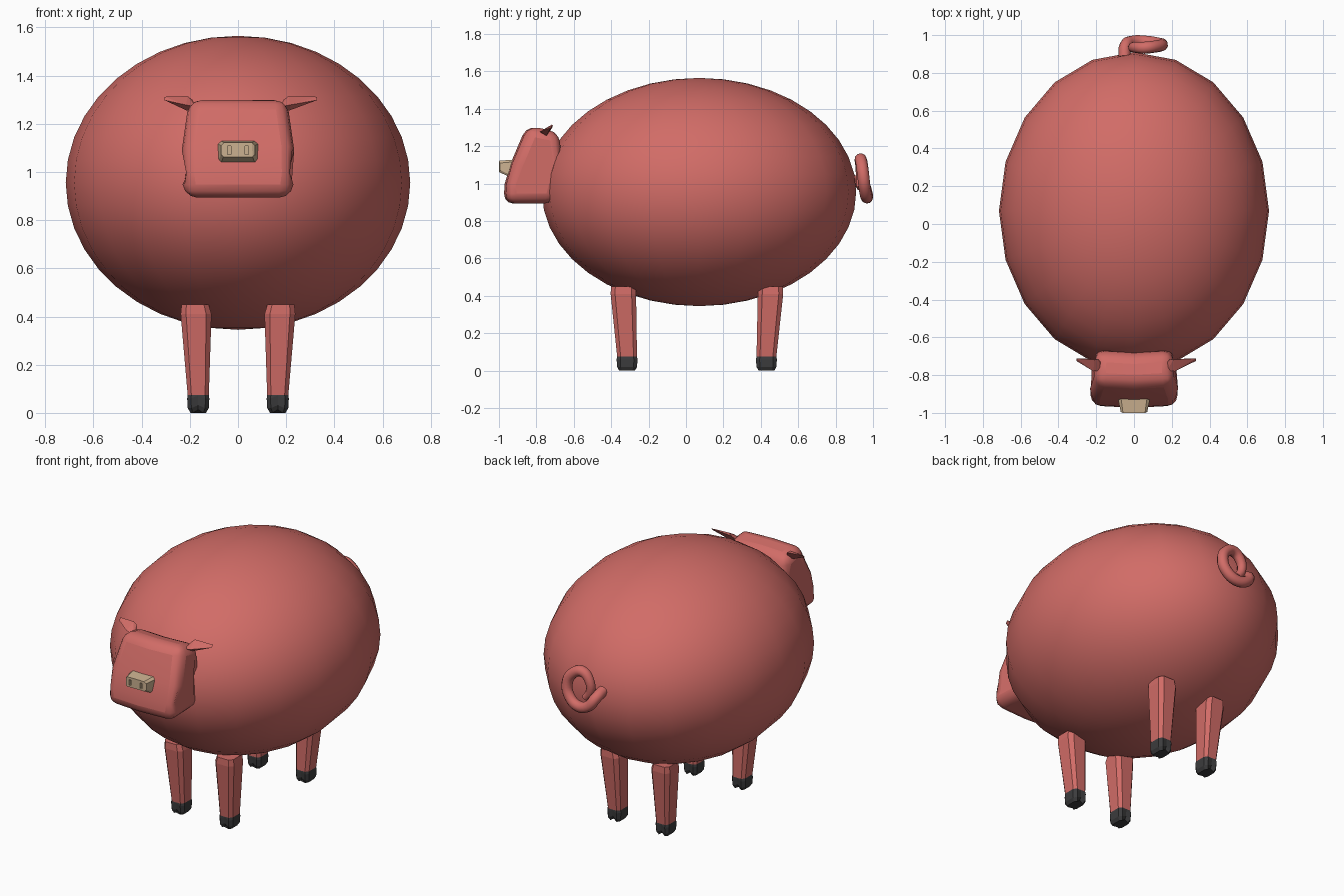
import bpy, bmesh, math
from mathutils import Vector

if "Cube" in bpy.data.objects:
    bpy.data.objects.remove(bpy.data.objects["Cube"])


def material(name, rgb):
    m = bpy.data.materials.new(name)
    m.diffuse_color = (*rgb, 1)
    m.use_nodes = True
    m.node_tree.nodes["Principled BSDF"].inputs["Base Color"].default_value = m.diffuse_color
    return m


PINK = material("rosy_skin", (0.64, 0.15, 0.135))
TAN = material("tan_snout", (0.60, 0.44, 0.28))
DARK = material("dark_hoof", (0.045, 0.045, 0.047))


def make_object(name, bm, mats, smooth=None):
    bmesh.ops.recalc_face_normals(bm, faces=bm.faces)
    mesh = bpy.data.meshes.new(name)
    bm.to_mesh(mesh)
    bm.free()
    for m in mats:
        mesh.materials.append(m)
    ob = bpy.data.objects.new(name, mesh)
    bpy.context.collection.objects.link(ob)
    if smooth:
        bpy.ops.object.select_all(action='DESELECT')
        ob.select_set(True)
        bpy.context.view_layer.objects.active = ob
        bpy.ops.object.shade_smooth_by_angle(angle=math.radians(smooth))
    return ob


def hull(points):
    bm = bmesh.new()
    for p in points:
        bm.verts.new(p)
    bmesh.ops.convex_hull(bm, input=bm.verts)
    bmesh.ops.dissolve_limit(bm, angle_limit=0.01, verts=bm.verts, edges=bm.edges)
    return bm


def loft(rings):
    """Skin a list of equal-length rings and cap both ends."""
    bm = bmesh.new()
    vs = [[bm.verts.new(p) for p in r] for r in rings]
    n = len(rings[0])
    for a, b in zip(vs, vs[1:]):
        for i in range(n):
            bm.faces.new((a[i], a[(i + 1) % n], b[(i + 1) % n], b[i]))
    bm.faces.new(vs[0])
    bm.faces.new(vs[-1])
    return bm


# Round barrel body
bm = bmesh.new()
bmesh.ops.create_uvsphere(bm, u_segments=20, v_segments=20, radius=1)
for v in bm.verts:
    v.co = Vector((v.co.x * 0.715, 0.07 + v.co.y * 0.84, 0.955 + v.co.z * 0.61))
make_object("body", bm, [PINK], 40)

# Blocky rounded head: side profile (y, z, half width)
profile = [(-0.965, 0.893, 0.225), (-0.957, 1.0, 0.237), (-0.925, 1.11, 0.235), (-0.84, 1.31, 0.205),
           (-0.675, 1.275, 0.20), (-0.66, 1.1, 0.225), (-0.70, 0.893, 0.22)]
bm = loft([[(s * w, y, z) for y, z, w in profile] for s in (-1, 0, 1)])
for v in bm.verts:      # dip in the middle of the crown, slight bulge of the face
    if abs(v.co.x) < 0.01:
        v.co.y -= 0.012
head = make_object("head", bm, [PINK], 40)
bev = head.modifiers.new("round", 'BEVEL')
bev.width, bev.segments, bev.limit_method = 0.055, 3, 'ANGLE'
bev.angle_limit = math.radians(40)

# Tapered snout with two slot nostrils
bm = hull([(s * w, y, z) for s in (-1, 1) for w, y, z in
           ((0.072, -0.90, 1.13), (0.083, -0.90, 1.115), (0.083, -0.90, 1.04), (0.072, -0.90, 1.025),
            (0.083, -0.935, 1.115), (0.083, -0.935, 1.045), (0.074, -0.935, 1.032),
            (0.058, -1.0, 1.122), (0.07, -0.995, 1.11), (0.07, -0.995, 1.072), (0.06, -1.0, 1.062))])
snout = make_object("snout", bm, [TAN])
for side in (-1, 1):
    bm = bmesh.new()
    bmesh.ops.create_cube(bm, size=1)
    for v in bm.verts:
        v.co = Vector((side * 0.037 + v.co.x * 0.014, -1.0 + v.co.y * 0.05, 1.09 + v.co.z * 0.034))
    cutter = make_object("nostril_cutter", bm, [TAN])
    cutter.hide_render = True
    cutter.hide_set(True)
    mod = snout.modifiers.new("nostril", 'BOOLEAN')
    mod.operation, mod.object, mod.solver = 'DIFFERENCE', cutter, 'EXACT'

# Pointed sideways ears
for name, s, tip in (("left_ear", -1, 0.305), ("right_ear", 1, 0.328)):
    make_object(name, hull([
        (s * 0.165, -0.745, 1.255), (s * 0.19, -0.715, 1.30), (s * 0.21, -0.718, 1.315),
        (s * 0.175, -0.775, 1.27), (s * 0.215, -0.78, 1.278), (s * 0.215, -0.745, 1.256),
        (s * (tip - 0.04), -0.715, 1.313), (s * tip, -0.712, 1.312), (s * tip, -0.725, 1.298)]), [PINK])


# Tapered legs with cloven hooves
def leg_ring(cx, cy, hx, hy, z, notch=0.0):
    c = 0.35   # corner chamfer
    pts = [(-1 + c, -1), (0, -1), (1 - c, -1), (1, -1 + c), (1, 1 - c),
           (1 - c, 1), (0, 1), (-1 + c, 1), (-1, 1 - c), (-1, -1 + c)]
    return [(cx + x * hx, cy + y * hy * (1 - (6 * notch if x == 0 else 0)),
             z + (notch if x == 0 else 0)) for x, y in pts]


for name, y_top, y_bot in (("front", -0.335, -0.315), ("back", 0.452, 0.43)):
    for side, s in (("left", -1), ("right", 1)):
        bm = loft([leg_ring(s * 0.178, y_top, 0.056, 0.066, 0.45),
                   leg_ring(s * 0.174, y_top, 0.064, 0.068, 0.41),
                   leg_ring(s * 0.165, y_bot, 0.044, 0.053, 0.075),
                   leg_ring(s * 0.165, y_bot, 0.046, 0.056, 0.06, 0.012),
                   leg_ring(s * 0.165, y_bot, 0.044, 0.053, 0.02, 0.012),
                   leg_ring(s * 0.165, y_bot, 0.032, 0.042, 0.0, 0.014)])
        for f in bm.faces:
            f.material_index = int(f.calc_center_median().z < 0.08)
        make_object(f"{name}_{side}_leg", bm, [PINK, DARK])

# Curly tail
path = [(-0.05, 0.88, 1.02), (-0.045, 0.945, 0.995), (-0.01, 0.966, 0.945), (0.06, 0.966, 0.926),
        (0.125, 0.957, 0.965), (0.148, 0.948, 1.04), (0.115, 0.94, 1.105), (0.055, 0.933, 1.13),
        (0.005, 0.935, 1.085), (0.0, 0.935, 1.02), (0.03, 0.935, 0.975)]
curve = bpy.data.curves.new("tail", 'CURVE')
curve.dimensions = '3D'
curve.bevel_depth, curve.bevel_resolution, curve.resolution_u = 0.032, 3, 4
curve.use_fill_caps = True
spline = curve.splines.new('BEZIER')
spline.bezier_points.add(len(path) - 1)
for i, (bp, p) in enumerate(zip(spline.bezier_points, path)):
    bp.co = p
    bp.handle_left_type = bp.handle_right_type = 'AUTO'
    bp.radius = 1.0 if i < 8 else 1.0 - 0.1 * (i - 7)
curve.materials.append(PINK)
bpy.context.collection.objects.link(bpy.data.objects.new("tail", curve))
